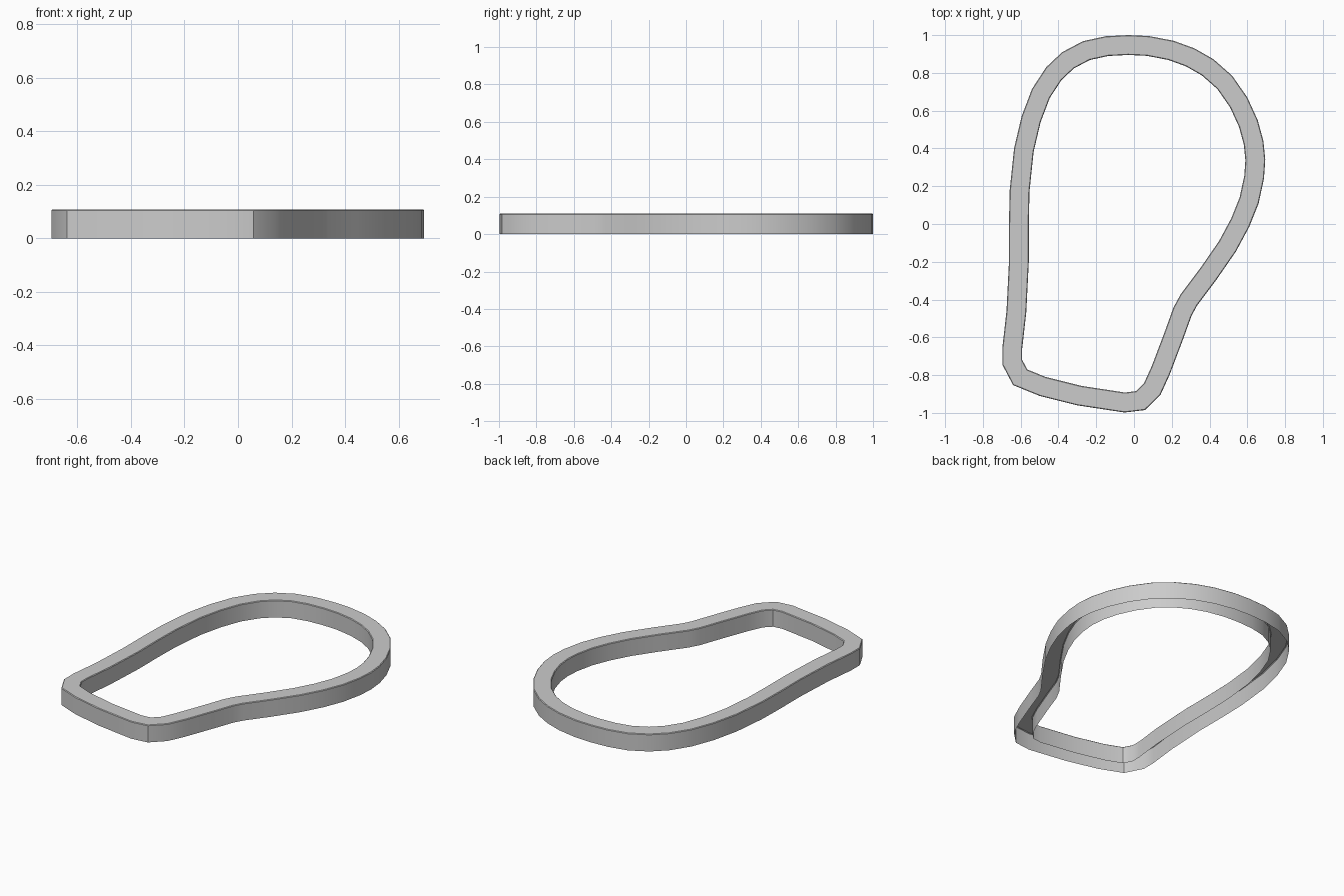
import bpy, bmesh
from mathutils import Vector

if "Cube" in bpy.data.objects:
    bpy.data.objects.remove(bpy.data.objects["Cube"])

# outer outline seen from above, clockwise from the back
OUTLINE = [(-0.03, 1), (0.08, 0.995), (0.21, 0.97), (0.32, 0.93), (0.42, 0.873),
           (0.52, 0.785), (0.60, 0.67), (0.655, 0.55), (0.685, 0.44), (0.695, 0.34),
           (0.688, 0.24), (0.66, 0.11), (0.61, -0.015), (0.54, -0.145), (0.44, -0.29),
           (0.335, -0.43), (0.305, -0.485), (0.26, -0.61), (0.19, -0.795), (0.14, -0.905),
           (0.058, -0.985), (-0.05, -0.998), (-0.30, -0.96), (-0.50, -0.91),
           (-0.64, -0.853), (-0.697, -0.745), (-0.697, -0.655), (-0.675, -0.46),
           (-0.662, -0.20), (-0.662, 0.0), (-0.658, 0.18), (-0.635, 0.40),
           (-0.595, 0.57), (-0.54, 0.715), (-0.465, 0.83), (-0.38, 0.91),
           (-0.27, 0.968), (-0.15, 0.994)]
WIDTH, HEIGHT, ROUND = 0.105, 0.109, 0.004

# channel section (inward offset, height), open underneath
SECTION = [(0, 0), (0, HEIGHT - ROUND), (ROUND, HEIGHT),
           (WIDTH - ROUND, HEIGHT), (WIDTH, HEIGHT - ROUND), (WIDTH, 0)]


def inset(points, d):
    """Mitred inward offset of a clockwise outline."""
    out = []
    for i, p in enumerate(points):
        a = (p - points[i - 1]).normalized()
        b = (points[(i + 1) % len(points)] - p).normalized()
        n1, n2 = Vector((a.y, -a.x)), Vector((b.y, -b.x))
        out.append(p + (n1 + n2) * d / (1 + n1.dot(n2)))
    return out


outline = [Vector(p) for p in OUTLINE]
bm = bmesh.new()
loops = [[bm.verts.new((p.x, p.y, z)) for p in inset(outline, d)] for d, z in SECTION]
n = len(outline)
for lo, hi in zip(loops, loops[1:]):
    for i in range(n):
        j = (i + 1) % n
        bm.faces.new((lo[j], lo[i], hi[i], hi[j]))

# make sure the top faces up
bm.normal_update()
if max(bm.faces, key=lambda f: abs(f.normal.z)).normal.z < 0:
    bmesh.ops.reverse_faces(bm, faces=bm.faces[:])

mesh = bpy.data.meshes.new("rim_channel")
bm.to_mesh(mesh)
bm.free()
rim = bpy.data.objects.new("rim_channel", mesh)
bpy.context.collection.objects.link(rim)
bpy.context.view_layer.objects.active = rim
rim.select_set(True)
bpy.ops.object.shade_smooth_by_angle(angle=0.6)
